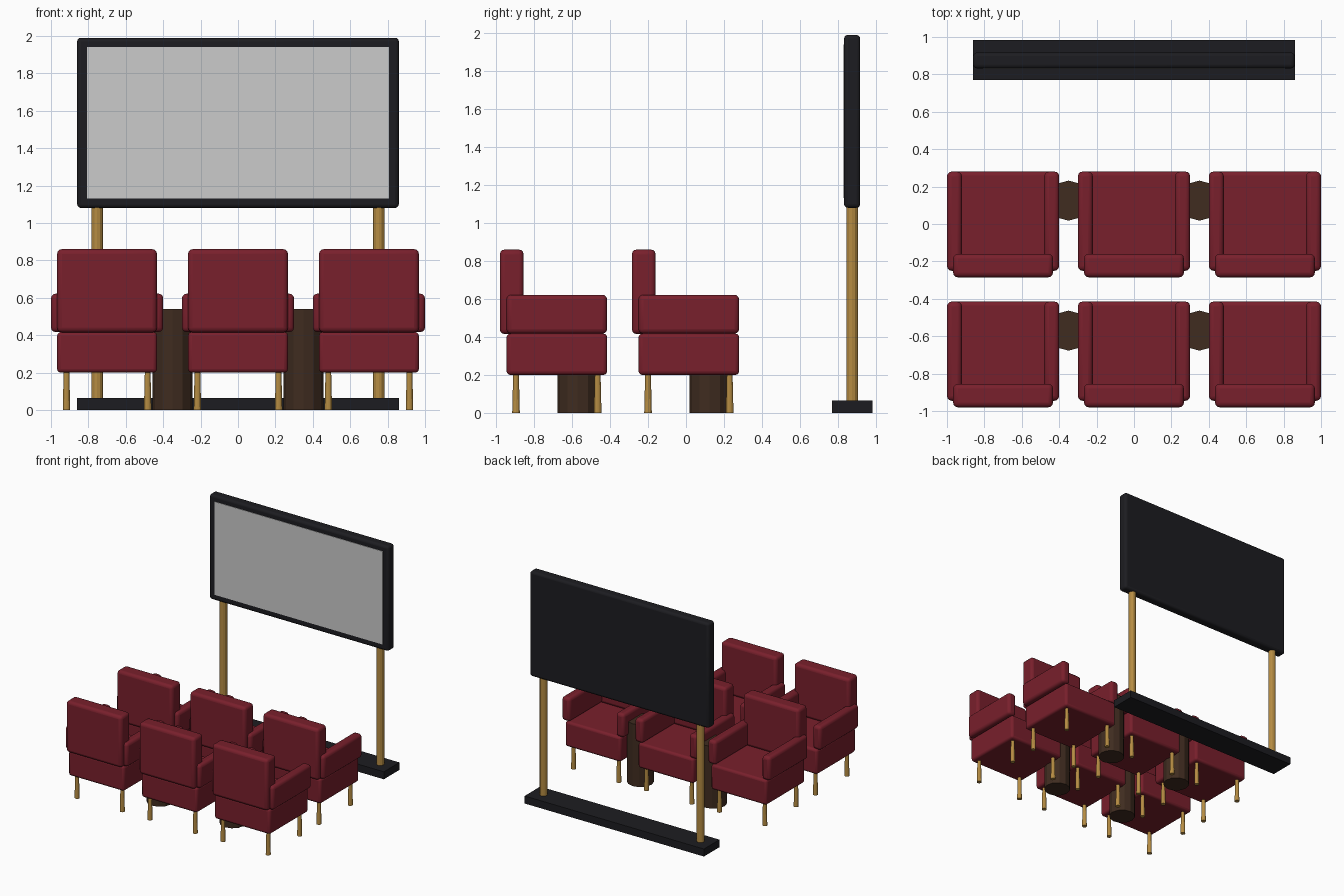
import bpy, math

if "Cube" in bpy.data.objects:
    bpy.data.objects.remove(bpy.data.objects["Cube"])


def material(name, rgb):
    m = bpy.data.materials.new(name)
    m.diffuse_color = (*rgb, 1)
    m.use_nodes = True
    m.node_tree.nodes["Principled BSDF"].inputs["Base Color"].default_value = m.diffuse_color
    return m


RED = material("red_upholstery", (0.19, 0.014, 0.025))
GOLD = material("brass", (0.46, 0.26, 0.055))
WOOD = material("dark_wood", (0.05, 0.025, 0.014))
BLACK = material("black_frame", (0.012, 0.012, 0.015))


def finish(name, mat):
    ob = bpy.context.object
    ob.name = name
    if mat:
        ob.data.materials.append(mat)
    return ob


def box(name, x, y, z, mat=None, bevel=0.0):
    """Box from (min, max) ranges, optionally with rounded edges."""
    mid = [(a + b) / 2 for a, b in (x, y, z)]
    bpy.ops.mesh.primitive_cube_add(size=1, location=mid)
    ob = finish(name, mat)
    ob.scale = [b - a for a, b in (x, y, z)]
    bpy.ops.object.transform_apply(location=False, rotation=False, scale=True)
    if bevel:
        mod = ob.modifiers.new("rounding", 'BEVEL')
        mod.width = bevel
        mod.segments = 3
        bpy.ops.object.shade_smooth_by_angle(angle=math.radians(35))
    return ob


def rod(name, x, y, z, r_bottom, r_top, mat, sides=12):
    bpy.ops.mesh.primitive_cone_add(vertices=sides, radius1=r_bottom, radius2=r_top,
                                    depth=z[1] - z[0], location=(x, y, sum(z) / 2))
    ob = finish(name, mat)
    bpy.ops.object.shade_smooth_by_angle(angle=math.radians(25))
    return ob


def chair(cx, cy):
    # Seat block and backrest
    box("seat", (cx - 0.267, cx + 0.267), (cy - 0.265, cy + 0.265), (0.2, 0.417), RED, 0.02)
    box("backrest", (cx - 0.267, cx + 0.267), (cy - 0.3, cy - 0.175), (0.415, 0.86), RED, 0.025)
    for s in (-1, 1):
        # Armrest and two legs on each side
        xs = sorted((cx + s * 0.22, cx + s * 0.3))
        box("armrest", xs, (cy - 0.265, cy + 0.265), (0.417, 0.622), RED, 0.025)
        for t in (-1, 1):
            rod("chair_leg", cx + s * 0.217, cy + t * 0.215, (0, 0.21), 0.02, 0.015, GOLD)


# Two rows of three chairs with round side tables between them
for row_y in (0.015, -0.68):
    for cx in (-0.7, 0, 0.7):
        chair(cx, row_y)
    for tx in (-0.35, 0.35):
        rod("side_table", tx, row_y + 0.11, (0, 0.54), 0.107, 0.107, WOOD)

# Projection screen on a stand
box("screen_base", (-0.86, 0.86), (0.77, 0.983), (0, 0.065), BLACK)
box("screen_frame", (-0.86, 0.86), (0.832, 0.917), (1.08, 1.99), BLACK, 0.02)
box("screen_panel", (-0.807, 0.807), (0.828, 0.85), (1.132, 1.94))
for s in (-1, 1):
    rod("screen_post", s * 0.753, 0.875, (0.06, 1.1), 0.031, 0.031, GOLD)
